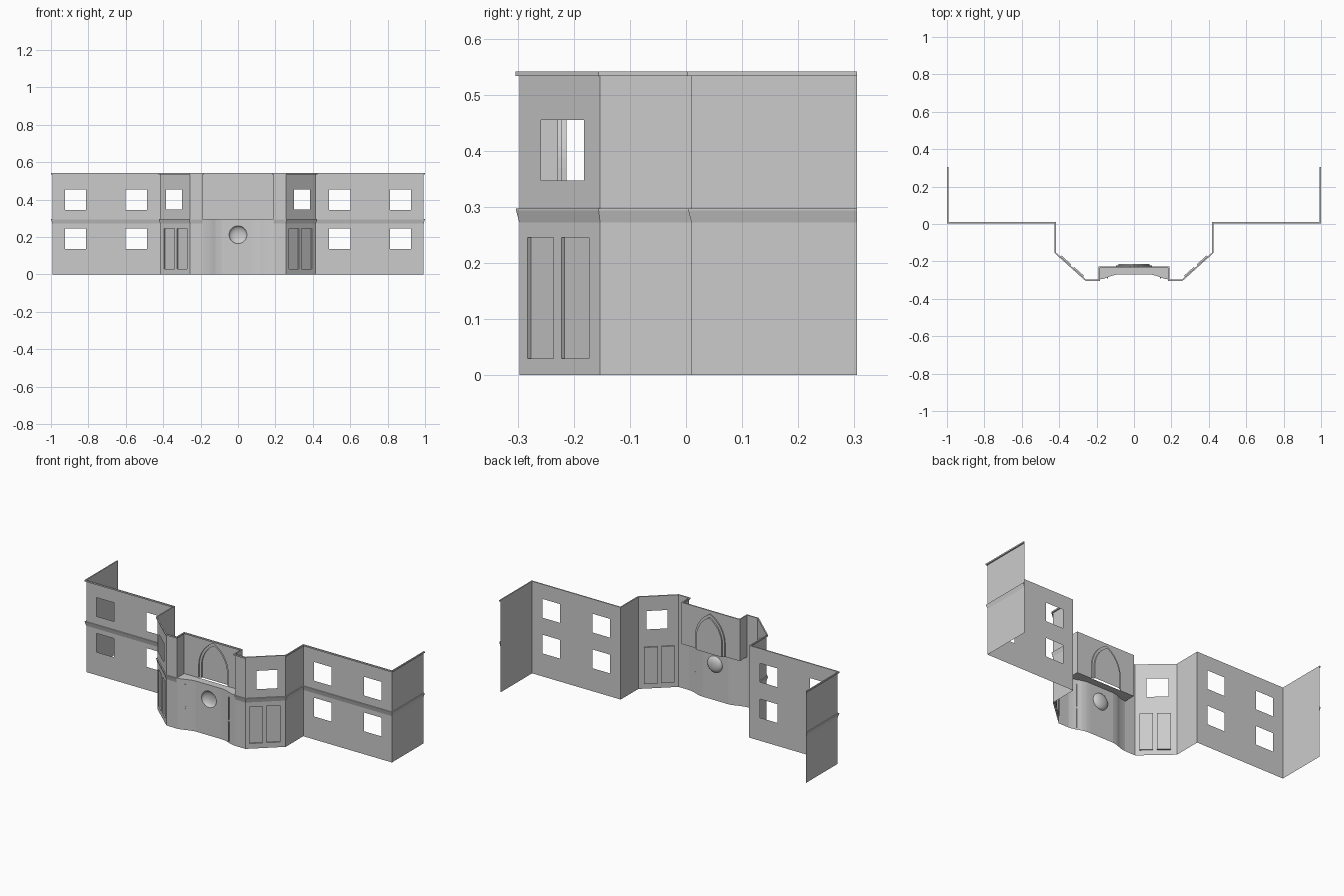
import bpy, bmesh
from math import sin, cos, pi, atan2
from mathutils import Vector

if "Cube" in bpy.data.objects:
    bpy.data.objects.remove(bpy.data.objects["Cube"])

TOP, MID, BACK = 0.535, 0.297, -0.228


def finish(name, bm, mirror=False, smooth=False):
    bmesh.ops.remove_doubles(bm, verts=bm.verts, dist=1e-5)
    me = bpy.data.meshes.new(name)
    bm.to_mesh(me)
    bm.free()
    ob = bpy.data.objects.new(name, me)
    bpy.context.collection.objects.link(ob)
    if mirror:
        ob.modifiers.new("Mirror", 'MIRROR')
    if smooth:
        bpy.ops.object.select_all(action='DESELECT')
        ob.select_set(True)
        bpy.context.view_layer.objects.active = ob
        bpy.ops.object.shade_smooth_by_angle(angle=0.6)
    return ob


def face(bm, pts):
    bm.faces.new([bm.verts.new(p) for p in pts])


def loft(bm, a, b):
    for i in range(len(a) - 1):
        face(bm, (a[i], a[i + 1], b[i + 1], b[i]))


def wall(bm, p, q, z0, z1, holes=(), panels=()):
    """Flat wall from p to q; openings are (t0, t1, z0, z1), t runs 0..1 along it."""
    p, q = Vector(p), Vector(q)
    d = (q - p).normalized()
    inward = Vector((-d.y, d.x))

    def at(t, z, depth=0.0):
        v = p.lerp(q, t) + inward * depth
        return (v.x, v.y, z)

    openings = list(holes) + list(panels)
    ts = sorted({0, 1, *(t for o in openings for t in o[:2])})
    zs = sorted({z0, z1, *(z for o in openings for z in o[2:])})
    for a, b in zip(ts, ts[1:]):
        for c, e in zip(zs, zs[1:]):
            m, n = (a + b) / 2, (c + e) / 2
            if not any(o[0] < m < o[1] and o[2] < n < o[3] for o in openings):
                face(bm, (at(a, c), at(b, c), at(b, e), at(a, e)))
    # recessed panels: four reveals and a back
    for a, b, c, e in panels:
        rim = [(a, c), (b, c), (b, e), (a, e), (a, c)]
        loft(bm, [at(*r) for r in rim], [at(*r, 0.008) for r in rim])
        face(bm, [at(*r, 0.008) for r in rim[:4]])


def sweep(bm, path, profile):
    """Closed (outward, z) profile along a plan path with mitred corners."""
    pts = [Vector(p) for p in path]
    dirs = [(b - a).normalized() for a, b in zip(pts, pts[1:])]
    nrm = [Vector((d.y, -d.x)) for d in dirs]
    rings = []
    for i, p in enumerate(pts):
        n0, n1 = nrm[max(i - 1, 0)], nrm[min(i, len(nrm) - 1)]
        m = (n0 + n1) / (1 + n0.dot(n1))
        ring = [(p.x + m.x * o, p.y + m.y * o, z) for o, z in profile]
        rings.append(ring + ring[:1])
    for a, b in zip(rings, rings[1:]):
        loft(bm, a, b)
    face(bm, rings[-1][:-1])


# Plan of the right half, from the centre recess to the rear end of the side wall
plan = [(0, BACK), (0.19, BACK), (0.19, -0.297), (0.257, -0.297),
        (0.417, -0.153), (0.417, 0.01), (0.993, 0.01), (0.993, 0.305)]
floors = [(0.135, 0.245), (0.345, 0.455)]
wing_windows = [(a, b, *f) for a, b in ((0.122, 0.318), (0.688, 0.882)) for f in floors]

# Outer walls with window openings and recessed door panels
bm = bmesh.new()
wall(bm, plan[1], plan[2], MID, TOP)
wall(bm, plan[2], plan[3], 0, TOP)
wall(bm, plan[3], plan[4], 0, TOP, [(0.27, 0.8, 0.347, 0.455)],
     [(0.10, 0.425, 0.03, 0.245), (0.52, 0.86, 0.03, 0.245)])
wall(bm, plan[4], plan[5], 0, TOP)
wall(bm, plan[5], plan[6], 0, TOP, wing_windows)
wall(bm, plan[6], plan[7], 0, TOP)
finish("outer_walls", bm, mirror=True)

# Flared string course between the storeys
bm = bmesh.new()
sweep(bm, plan[2:], [(0, 0.272), (0.006, 0.294), (0.006, MID), (0, MID)])
finish("string_course", bm, mirror=True)

# Roof-edge cornice
bm = bmesh.new()
sweep(bm, plan, [(0, 0.533), (0.007, 0.533), (0.007, 0.541), (0, 0.541)])
finish("cornice", bm, mirror=True)


# Pointed arch outline in the upper centre wall
def arch(w, apex, y, spring=0.37, n=10):
    h = apex - spring
    r = (w * w + h * h) / (2 * w)
    end = atan2(h, r - w)
    right = [(w, y, MID)] + [(w - r + r * cos(end * i / n), y, spring + r * sin(end * i / n))
                             for i in range(n + 1)]
    return right + [(-x, yy, z) for x, yy, z in reversed(right[:-1])]


bm = bmesh.new()
opening = arch(0.096, 0.524, BACK)
face(bm, [(0.19, BACK, MID), (0.19, BACK, TOP), (-0.19, BACK, TOP), (-0.19, BACK, MID)]
     + opening[::-1])
finish("upper_centre_wall", bm)

# Stepped arch moulding and the blind panel inside it
bm = bmesh.new()
steps = [opening, arch(0.096, 0.524, BACK + 0.007), arch(0.083, 0.506, BACK + 0.007),
         arch(0.083, 0.506, BACK + 0.015)]
for a, b in zip(steps, steps[1:]):
    loft(bm, a, b)
face(bm, steps[-1])
finish("arch_niche", bm)

# Lower centre wall: bowed sides and a flat middle with a round opening
curve = [(0.06, -0.270), (0.085, -0.270), (0.10, -0.272), (0.12, -0.277),
         (0.14, -0.285), (0.165, -0.293), (0.19, -0.297)]
CZ, R, N = 0.212, 0.048, 24
bm = bmesh.new()
for s in (1, -1):
    loft(bm, [(s * x, y, 0) for x, y in curve], [(s * x, y, MID) for x, y in curve])
    ring = [(s * R * sin(2 * pi * i / N), -0.27, CZ - R * cos(2 * pi * i / N))
            for i in range(N // 2 + 1)]
    face(bm, ring + [(0, -0.27, MID), (s * 0.06, -0.27, MID), (s * 0.06, -0.27, 0), (0, -0.27, 0)])
bmesh.ops.recalc_face_normals(bm, faces=bm.faces)
finish("lower_centre_wall", bm, smooth=True)

# Round hollow set in the lower wall
bm = bmesh.new()
rings = []
for k in range(5):
    a = k / 5 * pi / 2
    rings.append([(R * cos(a) * sin(2 * pi * i / N), -0.27 + 0.022 * sin(a),
                   CZ - R * cos(a) * cos(2 * pi * i / N)) for i in range(N + 1)])
for a, b in zip(rings, rings[1:]):
    loft(bm, a, b)
face(bm, rings[-1][:-1])
finish("round_hollow", bm, smooth=True)

# Ledge over the lower centre wall
bm = bmesh.new()
front = [(-x, y) for x, y in reversed(curve)] + curve
rim = front + [(0.19, BACK), (-0.19, BACK)]
face(bm, [(x, y, MID) for x, y in rim])
finish("ledge", bm)

# Slim upright strips flanking the bowed wall, in two lengths
bm = bmesh.new()
for z0, z1 in ((0.01, 0.125), (0.138, 0.27)):
    sweep(bm, [(0.139, -0.284), (0.145, -0.286)], [(0, z0), (0.006, z0), (0.006, z1), (0, z1)])
finish("upright_strips", bm, mirror=True)
